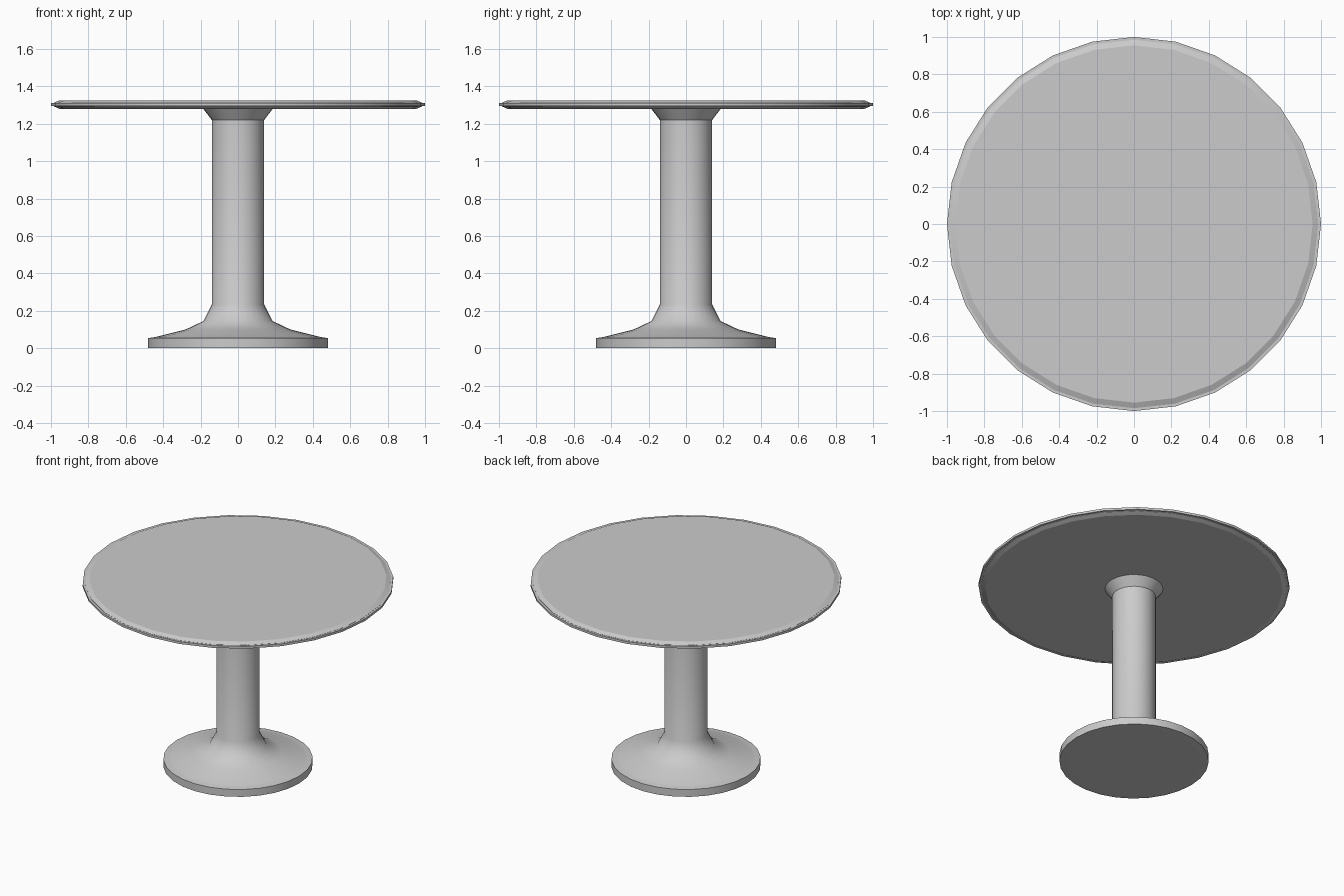
import bpy, bmesh, math

cube = bpy.data.objects.get("Cube")
if cube:
    bpy.data.objects.remove(cube, do_unlink=True)

grey = bpy.data.materials.new("light_grey")
grey.use_nodes = True
colour = (0.6, 0.6, 0.6, 1)
grey.diffuse_color = colour
grey.node_tree.nodes["Principled BSDF"].inputs["Base Color"].default_value = colour


def lathe(name, profile, sides, sharp=()):
    """Turn a (radius, height) profile, capped at both ends; sharp lists crisp ring numbers."""
    bm = bmesh.new()
    rings = []
    for r, z in profile:
        angles = [2 * math.pi * i / sides for i in range(sides)]
        rings.append([bm.verts.new((r * math.cos(a), r * math.sin(a), z)) for a in angles])
    for low, high in zip(rings, rings[1:]):
        for i in range(sides):
            j = (i + 1) % sides
            bm.faces.new((low[i], low[j], high[j], high[i]))
    bm.faces.new(rings[0][::-1])
    bm.faces.new(rings[-1])
    for f in bm.faces:
        f.smooth = True
    for n in sharp:
        for i in range(sides):
            bm.edges.get((rings[n][i], rings[n][i - 1])).smooth = False
    mesh = bpy.data.meshes.new(name)
    bm.to_mesh(mesh)
    bm.free()
    mesh.materials.append(grey)
    obj = bpy.data.objects.new(name, mesh)
    bpy.context.collection.objects.link(obj)
    return obj


# Round foot with a flat underside and a low flange
lathe("foot", [(0.43, 0), (0.48, 0.002), (0.48, 0.054), (0.44, 0.06)], 28, (0, 1, 2, 3))

# Flared pedestal, straight column and spreading collar under the top
lathe("pedestal", [(0.44, 0.06), (0.28, 0.10), (0.185, 0.145), (0.14, 0.235),
                   (0.14, 1.22), (0.19, 1.285)], 28, (0, 4, 5))

# Bevelled table top and the thin band around its edge
lathe("table_top", [(0.955, 1.28), (0.985, 1.293), (0.985, 1.312), (0.955, 1.325)],
      28, (0, 1, 2, 3))
lathe("edge_band", [(1, 1.295), (1, 1.311)], 28, (0, 1))
